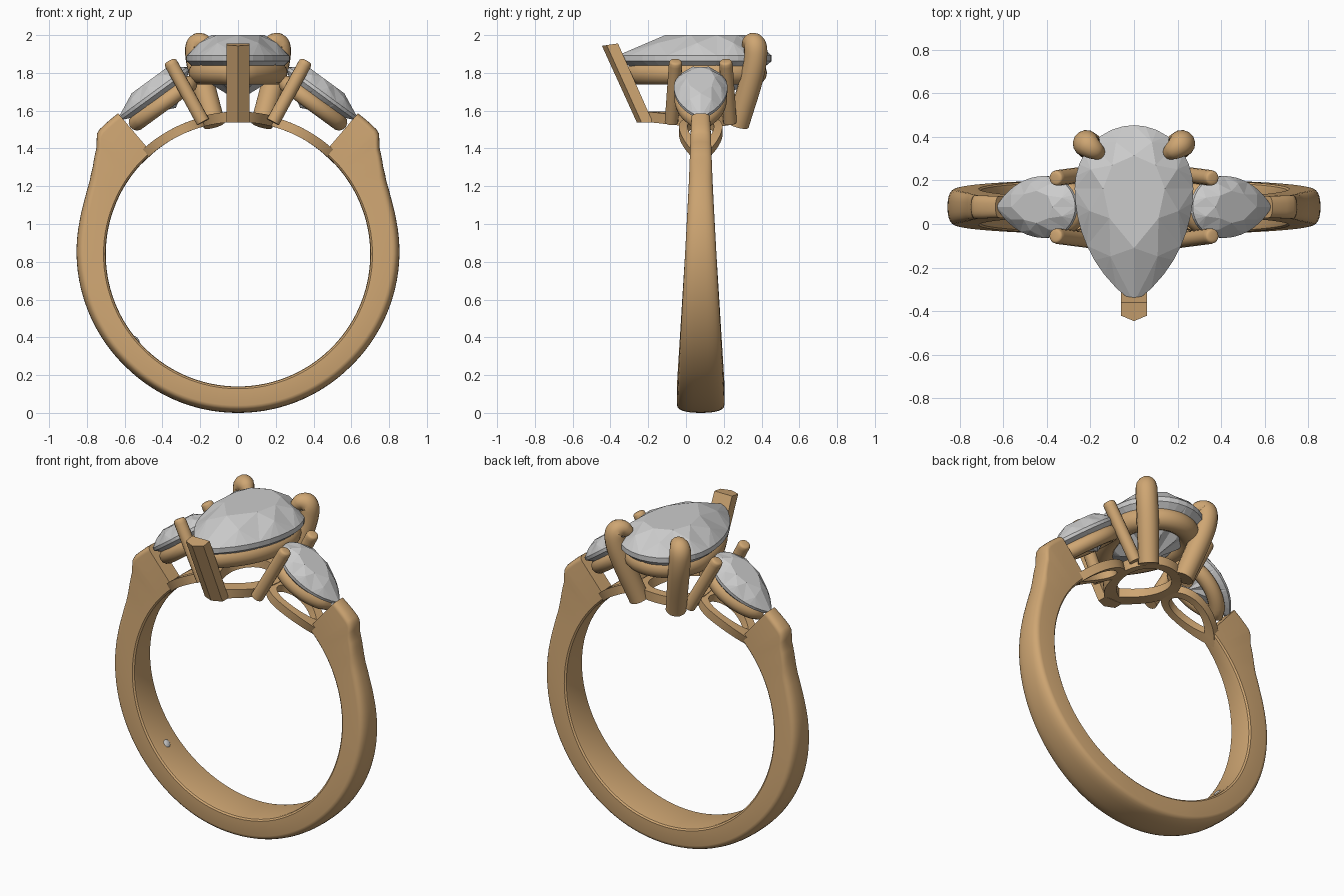
import bpy, bmesh
from math import sin, cos, pi, sqrt, asin, radians
from mathutils import Matrix, Vector

if "Cube" in bpy.data.objects:
    bpy.data.objects.remove(bpy.data.objects["Cube"])

CZ, RI, YC = 0.84, 0.70, 0.078      # finger hole centre height, radius, band centre in y

gold = bpy.data.materials.new("rose_gold")
gold.diffuse_color = (0.62, 0.38, 0.17, 1)
gold.use_nodes = True
gold.node_tree.nodes["Principled BSDF"].inputs["Base Color"].default_value = gold.diffuse_color


def finish(ob, metal=True):
    if metal:
        ob.data.materials.append(gold)
        bpy.ops.object.select_all(action='DESELECT')
        ob.select_set(True)
        bpy.context.view_layer.objects.active = ob
        bpy.ops.object.shade_smooth_by_angle(angle=radians(35))
    return ob


def mesh_object(name, verts, faces, metal=True):
    bm = bmesh.new()
    vs = [bm.verts.new(v) for v in verts]
    for f in faces:
        bm.faces.new([vs[i] for i in f])
    bmesh.ops.recalc_face_normals(bm, faces=bm.faces)
    me = bpy.data.meshes.new(name)
    bm.to_mesh(me)
    bm.free()
    ob = bpy.data.objects.new(name, me)
    bpy.context.collection.objects.link(ob)
    return finish(ob, metal)


def loft(name, rings, closed=False):
    n, m = len(rings[0]), len(rings)
    verts = [p for r in rings for p in r]
    faces = []
    for i in range(m if closed else m - 1):
        k = (i + 1) % m
        faces += [(i*n + j, i*n + (j+1) % n, k*n + (j+1) % n, k*n + j) for j in range(n)]
    if not closed:
        faces += [tuple(range(n)), tuple(range((m-1)*n, m*n))]
    return mesh_object(name, verts, faces)


def tube(name, pts, r, cyclic=False, radii=None):
    cu = bpy.data.curves.new(name, 'CURVE')
    cu.dimensions = '3D'
    cu.bevel_depth, cu.bevel_resolution, cu.use_fill_caps = r, 5, True
    sp = cu.splines.new('POLY' if cyclic else 'NURBS')
    sp.points.add(len(pts) - 1)
    for i, p in enumerate(pts):
        sp.points[i].co = (*p, 1)
        sp.points[i].radius = radii[i] if radii else 1
    sp.use_cyclic_u = cyclic
    if not cyclic:
        sp.order_u, sp.use_endpoint_u, sp.resolution_u = 3, True, 8
    ob = bpy.data.objects.new(name, cu)
    bpy.context.collection.objects.link(ob)
    bpy.ops.object.select_all(action='DESELECT')
    ob.select_set(True)
    bpy.context.view_layer.objects.active = ob
    bpy.ops.object.convert(target='MESH')
    return finish(bpy.context.view_layer.objects.active)


def rounded_bar(name, a, b, r):
    a, b = Vector(a), Vector(b)
    d = (b - a).normalized() * r
    pts = [a, a + d*0.1, b - d, b - d*0.6, b - d*0.15, b, b]
    return tube(name, pts, r, radii=[1, 1, 1, 1, 0.9, 0.5, 0.02])


def pear(u, w, L, h, yc=0.0):
    """Pear outline, u=0 is the point (towards -y)."""
    u %= 1
    side = 1 if u <= 0.5 else -1
    a = 2*pi*(u if u <= 0.5 else 1 - u)
    if a < pi/2:
        d = L*(1 - a/(pi/2))
        R = (w*w + L*L)/(2*w)
        return side*(w - R + sqrt(max(R*R - d*d, 0))), yc - d
    return side*w*cos(a - pi/2), yc + h*sin(a - pi/2)


def gem(name, w, L, h, M, crown, girdle, depth, table=0.52):
    """Pear brilliant: table, stars, kites, girdle and pavilion facets."""
    def ring(n, s, z, off=0.0):
        return [M @ Vector((*pear((i + off)/n, w*s, L*s, h*s), z)) for i in range(n)]
    T, C = ring(8, table, girdle + crown), ring(8, 0.79, girdle + crown*0.62, 0.5)
    G, B = ring(32, 1, girdle), ring(32, 1, 0)
    P = ring(8, 0.5, -depth*0.62, 0.5)
    verts = T + C + G + B + P + [M @ Vector((0, 0, -depth))]
    t, c, g, b, p, q = 0, 8, 16, 48, 80, 88
    faces = [tuple(range(8))]
    for i in range(8):
        j, k = (i+1) % 8, (i-1) % 8
        faces += [(t+i, t+j, c+i), (t+i, c+k, g+4*i), (t+i, g+4*i, c+i),
                  (q, p+k, b+4*i), (q, b+4*i, p+i)]
        for s in range(4):
            e, f = 4*i + s, (4*i + s + 1) % 32
            faces += [(c+i, g+e, g+f), (p+i, b+e, b+f), (g+e, g+f, b+f, b+e)]
    return mesh_object(name, verts, faces, metal=False)


# Tapered band, swept round the finger with swelling shoulders
SHAPE = [(-90, .84), (-45, .842), (0, .855), (12, .857), (20, .862), (26, .875), (31, .897),
         (37, .938), (40.5, .982), (42, .987), (49.6, .98)]


def outer(t):
    for (a, ra), (b, rb) in zip(SHAPE, SHAPE[1:]):
        if t <= b:
            return ra + (rb - ra)*max(0, t - a)/(b - a)
    return SHAPE[-1][1]


def band_ring(t, sx):
    ro, a = outer(t), radians(t)
    hw = 0.125 - 0.077*max(0, min(1, (0.78*sin(a) + 0.74)/1.36))
    dome = 0.04 if t < 30 else 0.03
    prof = [(RI + .012, -hw), (RI + .003, -hw + .008), (RI, -hw + .022),
            (RI, hw - .022), (RI + .003, hw - .008), (RI + .012, hw)]
    for j in range(13):
        ph = pi*j/12
        cx = cos(ph)
        prof.append((ro - dome + dome*sin(ph)**0.9 if 0 < j < 12 else ro - dome,
                     hw*(abs(cx)**0.8)*(1 if cx > 0 else -1)))
    return [(sx*r*cos(a), YC + y, CZ + r*sin(a)) for r, y in prof]


angles = [-90 + i*3 for i in range(37)] + [23, 26, 28.5, 31, 33, 35, 37, 38.5, 40.5, 42, 44.5, 47, 49.6]
rings = [band_ring(t, -1) for t in reversed(angles)] + [band_ring(t, 1) for t in angles[1:]]
loft("band", rings)

# Centre stone and its thick seat rail
gem("centre_stone", .272, .525, .29, Matrix.Translation((0, .163, 1.862)), .108, .03, .21)
tube("centre_seat_rail", [(*pear(i/64, .198, .40, .215, .15), 1.80) for i in range(64)], .064, True)


# Lower galleries: pear loops curved to the finger
def gallery(name, out, inn, r0, r1):
    def at(x, y, r):
        a = asin(x/RI)
        return (r*sin(a), y, CZ + r*cos(a))
    n = 48
    loops = [[at(*fn(i/n), r) for fn, r in ((out, r0), (out, r1), (inn, r1), (inn, r0))] for i in range(n)]
    loft(name, loops, closed=True)


gallery("centre_gallery", lambda u: pear(u, .19, .35, .18, .12),
        lambda u: pear(u, .135, .25, .125, .12), .70, .755)

# Chevron prong on the point of the centre stone
section = [(.06, .04), (-.06, .04), (-.06, -.02), (0, -.045), (.06, -.02)]
loft("front_prong", [[(x, yc + y, z + y*k) for x, y in section]
                     for yc, z, k in ((-.215, 1.537, 0), (-.40, 1.95, .15))])

for sx, tag in ((1, "right"), (-1, "left")):
    # Claw prongs at the round end of the centre stone
    path = [(.125, .275, 1.525), (.135, .285, 1.56), (.185, .34, 1.74), (.215, .368, 1.86),
            (.222, .37, 1.95), (.19, .345, 1.965), (.165, .328, 1.945), (.15, .317, 1.93), (.148, .315, 1.928)]
    tube("rear_prong_" + tag, [(sx*x, y, z) for x, y, z in path], .062,
         radii=[.95, .95, 1, 1, 1, .8, .6, .4, .02])

    # Side stone, tilted down the shoulder
    tilt = Matrix(((0, -.807, .59, .40), (1, 0, 0, YC), (0, .59, .807, 1.712), (0, 0, 0, 1)))
    M = Matrix.Scale(sx, 4, (1, 0, 0)) @ tilt
    gem("side_stone_" + tag, .142, .275, .175, M, .062, .018, .12)
    tube("side_seat_rail_" + tag, [M @ Vector((*pear(i/48, .095, .21, .13), -.06)) for i in range(48)],
         .045, True)

    # Lower loop joining the shoulder to the centre gallery
    def side_loop(w, L, h):
        def fn(u):
            x, y = pear(u, w, L, h)
            return sx*(.30 - y), YC + x
        return fn
    gallery("side_gallery_" + tag, side_loop(.115, .215, .14), side_loop(.07, .145, .095), .70, .75)

    # Straight side prongs
    for sy, end in ((-1, "front"), (1, "back")):
        rounded_bar("side_prong_%s_%s" % (tag, end), (sx*.185, YC + sy*.155, 1.54),
                    (sx*.363, YC + sy*.132, 1.865), .036)

# Tiny round stone set flush inside the band
a = radians(220)
bpy.ops.mesh.primitive_uv_sphere_add(segments=16, ring_count=8, radius=.026,
                                     location=(.705*cos(a), YC, CZ + .705*sin(a)),
                                     rotation=(0, pi/2 - a, 0))
ob = bpy.context.object
ob.name = "inner_stone"
ob.scale = (1, 1, .5)
